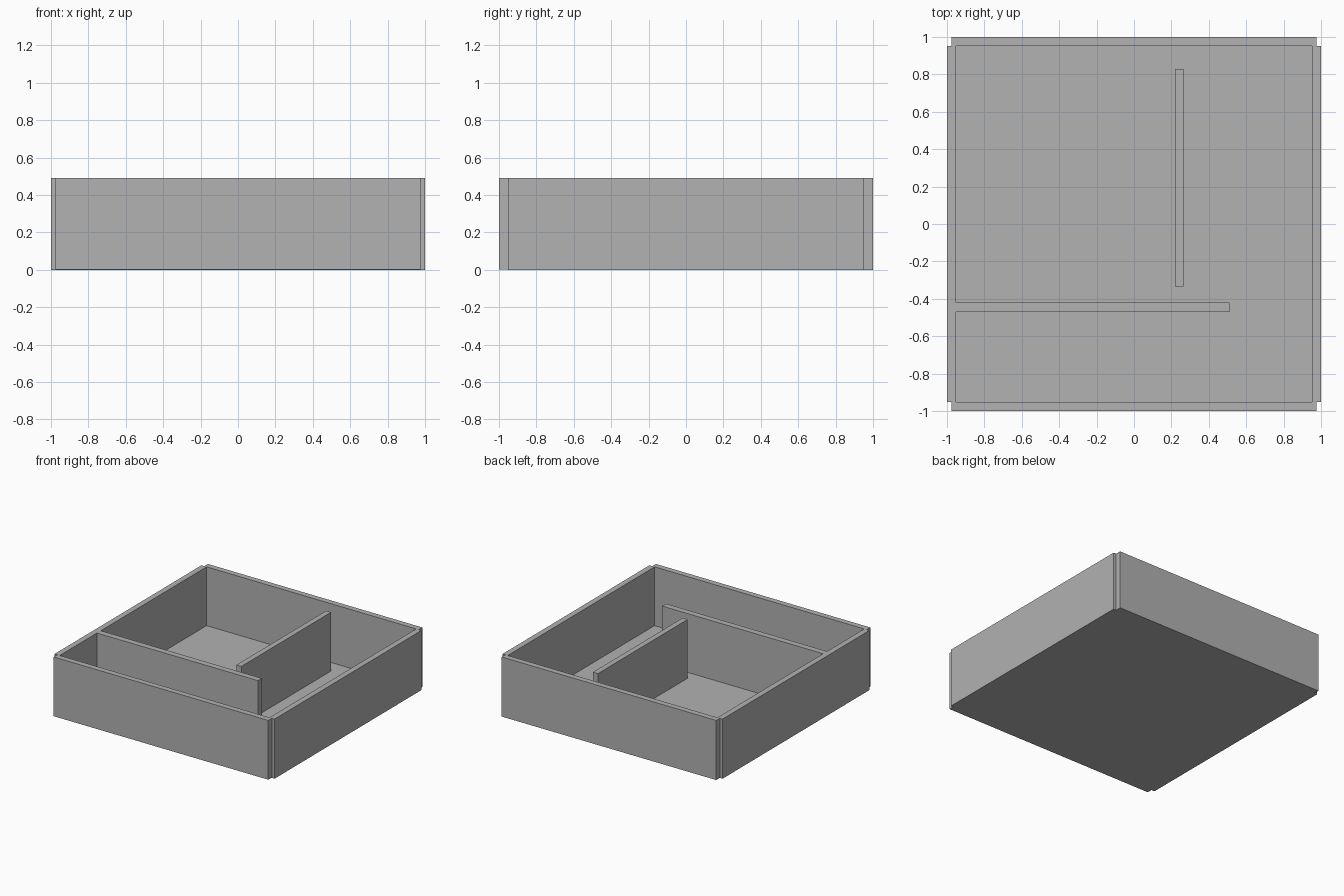
import bpy

cube = bpy.data.objects.get("Cube")
if cube:
    bpy.data.objects.remove(cube, do_unlink=True)

grey = bpy.data.materials.new("plain grey")
grey.use_nodes = True
colour = (0.445, 0.445, 0.445, 1)
grey.diffuse_color = colour
grey.node_tree.nodes["Principled BSDF"].inputs["Base Color"].default_value = colour

HEIGHT = 0.49   # top of the walls
EDGE = 0.975    # half length of the front and back walls
INNER = 0.953   # half width of the space inside


def box(name, low, high):
    """Add a box spanning two opposite corners."""
    centre = [(a + b) / 2 for a, b in zip(low, high)]
    bpy.ops.mesh.primitive_cube_add(size=1, location=centre)
    obj = bpy.context.object
    obj.name = name
    obj.scale = [b - a for a, b in zip(low, high)]
    bpy.ops.object.transform_apply(location=False, rotation=False, scale=True)
    obj.data.materials.append(grey)
    return obj


# Thin floor
box("floor", (-EDGE, -INNER, 0), (EDGE, INNER, 0.007))

# Outer walls, leaving a small notch at each corner
box("left_wall", (INNER, -INNER, 0), (1, INNER, HEIGHT))
box("right_wall", (-1, -INNER, 0), (-INNER, INNER, HEIGHT))
box("front_wall", (-EDGE, -1, 0.003), (EDGE, -INNER, HEIGHT))
box("back_wall", (-EDGE, INNER, 0), (EDGE, 1, HEIGHT))

# Inner partitions
box("front_partition", (-INNER, -0.47, 0), (0.51, -0.42, HEIGHT))
box("middle_partition", (0.22, -0.335, 0), (0.265, 0.83, HEIGHT))
